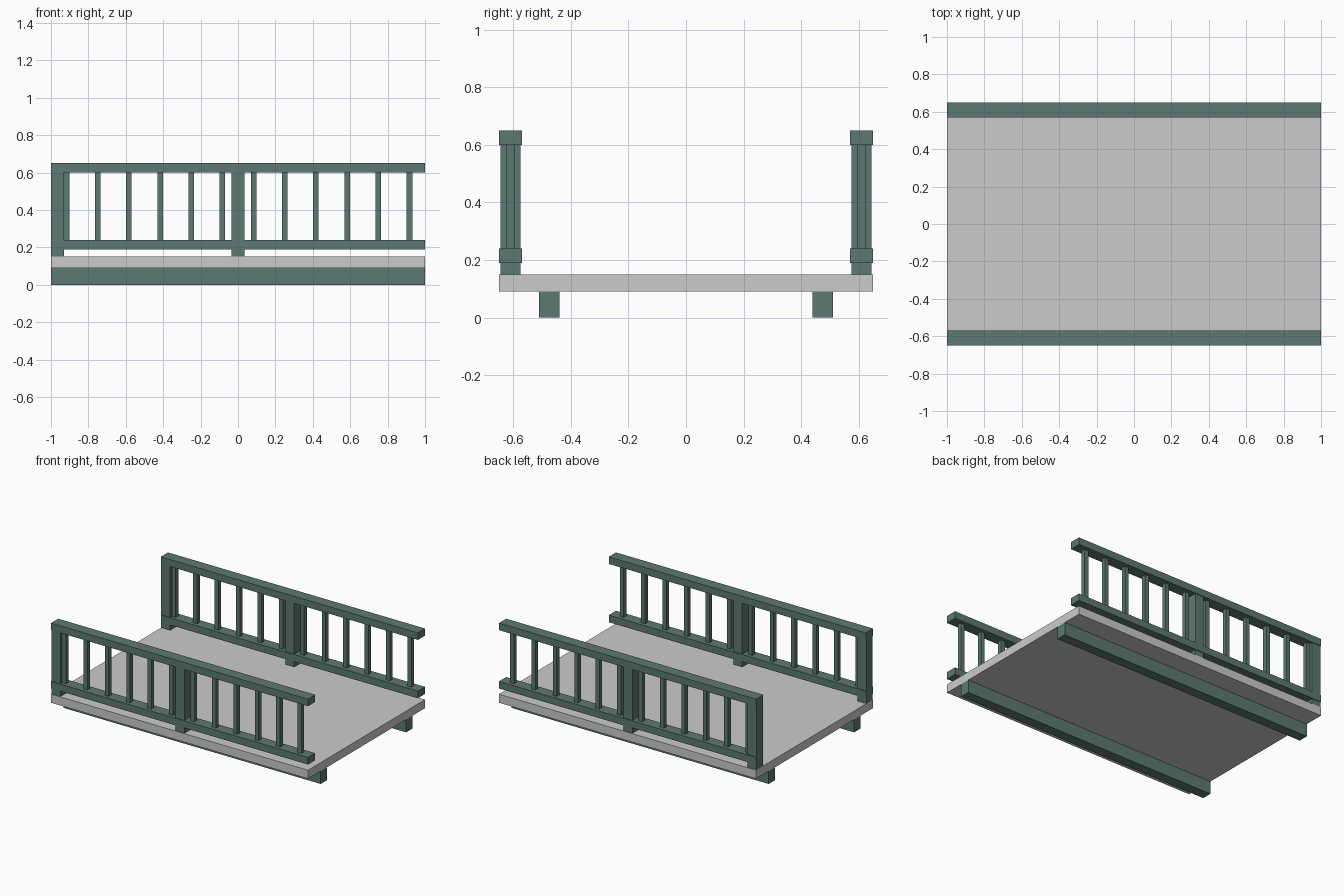
import bpy

if "Cube" in bpy.data.objects:
    bpy.data.objects.remove(bpy.data.objects["Cube"])

green = bpy.data.materials.new("green_paint")
green.diffuse_color = (0.11, 0.19, 0.17, 1)
green.use_nodes = True
green.node_tree.nodes["Principled BSDF"].inputs["Base Color"].default_value = green.diffuse_color


def box(name, x, y, z, mat=green):
    """Box from (min, max) ranges on each axis."""
    bpy.ops.mesh.primitive_cube_add(
        size=1, location=[(a + b) / 2 for a, b in (x, y, z)])
    ob = bpy.context.object
    ob.name = name
    ob.scale = [b - a for a, b in (x, y, z)]
    bpy.ops.object.transform_apply(location=False, rotation=False, scale=True)
    if mat:
        ob.data.materials.append(mat)
    return ob


def around(c, w):
    return (c - w / 2, c + w / 2)


# Deck slab
box("deck", (-1, 1), (-0.65, 0.65), (0.09, 0.15), None)

for side, s in (("front", -1), ("back", 1)):
    # Support beam under the deck
    box(f"{side}_beam", (-1, 1), around(s * 0.475, 0.07), (0, 0.09))

    # Railing: two rails, end and middle posts, balusters
    y = s * 0.61
    box(f"{side}_top_rail", (-1, 1), around(y, 0.08), (0.60, 0.65))
    box(f"{side}_bottom_rail", (-1, 1), around(y, 0.08), (0.19, 0.24))
    box(f"{side}_end_post", (-1, -0.93), around(y, 0.07), (0.15, 0.60))
    box(f"{side}_middle_post", (-0.035, 0.035), around(y, 0.07), (0.15, 0.60))
    for i in range(12):
        x = -11 / 12 + i / 6
        box(f"{side}_baluster_{i + 1}", around(x, 0.03), around(y, 0.03), (0.24, 0.60))
